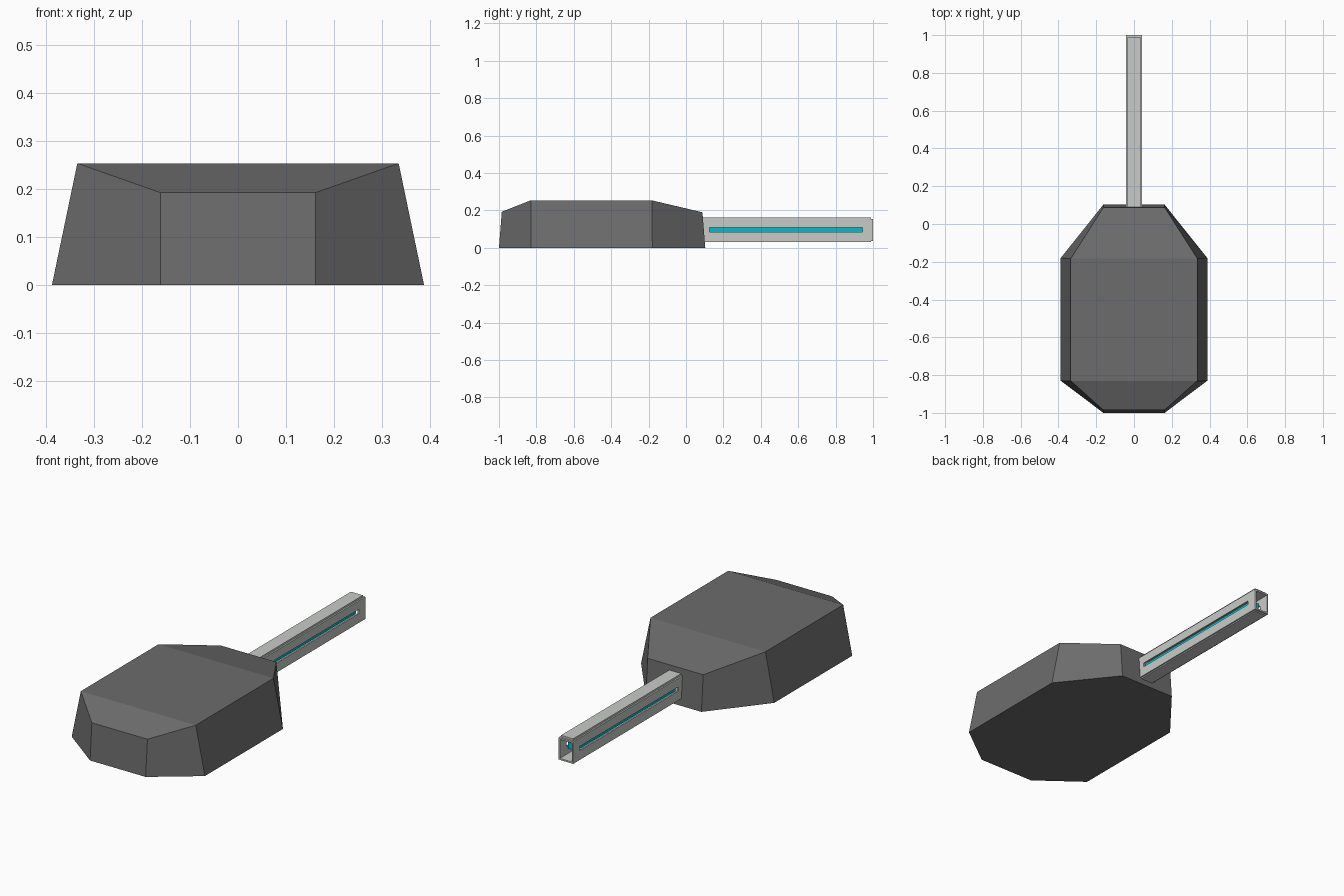
import bpy, bmesh

if "Cube" in bpy.data.objects:
    bpy.data.objects.remove(bpy.data.objects["Cube"])


def material(name, rgb):
    m = bpy.data.materials.new(name)
    m.diffuse_color = (*rgb, 1)
    m.use_nodes = True
    m.node_tree.nodes["Principled BSDF"].inputs["Base Color"].default_value = m.diffuse_color
    return m


DARK = material("dark grey", (0.15, 0.15, 0.15))
LIGHT = material("light grey", (0.58, 0.60, 0.58))
CYAN = material("cyan", (0.0, 0.52, 0.62))


def finish(name, bm, mat):
    bmesh.ops.recalc_face_normals(bm, faces=bm.faces)
    me = bpy.data.meshes.new(name)
    bm.to_mesh(me)
    bm.free()
    me.materials.append(mat)
    ob = bpy.data.objects.new(name, me)
    bpy.context.collection.objects.link(ob)
    return ob


def box(name, x, y, z, mat):
    """Box from (min, max) ranges."""
    bm = bmesh.new()
    bmesh.ops.create_cube(bm, size=1)
    for v in bm.verts:
        for i, (lo, hi) in enumerate((x, y, z)):
            v.co[i] = hi if v.co[i] > 0 else lo
    return finish(name, bm, mat)


def cut(ob, cutter):
    cutter.hide_render = True
    cutter.hide_viewport = True
    cutter.display_type = 'WIRE'
    m = ob.modifiers.new("cut", 'BOOLEAN')
    m.operation = 'DIFFERENCE'
    m.solver = 'EXACT'
    m.object = cutter


# Turret shell: eight-sided base, tapered walls, roof sloping to front and back
def ring(half):
    return half + [(-x, y, z) for x, y, z in reversed(half)]


bottom = ring([(0.162, -1.0, 0), (0.388, -0.83, 0), (0.388, -0.18, 0), (0.162, 0.103, 0)])
top = ring([(0.162, -0.985, 0.193), (0.335, -0.83, 0.254),
            (0.335, -0.183, 0.254), (0.162, 0.088, 0.19)])
bm = bmesh.new()
b = [bm.verts.new(p) for p in bottom]
t = [bm.verts.new(p) for p in top]
bm.faces.new(b)
for i in range(8):
    j = (i + 1) % 8
    bm.faces.new((b[i], b[j], t[j], t[i]))
for ids in ((0, 1, 6, 7), (1, 2, 5, 6), (2, 3, 4, 5)):
    bm.faces.new([t[i] for i in ids])
finish("turret_shell", bm, DARK)

# Hollow square barrel with a long slot through both side walls
barrel = box("barrel", (-0.043, 0.043), (0.085, 1.0), (0.037, 0.153), LIGHT)
cut(barrel, box("bore_cutter", (-0.035, 0.035), (0.10, 1.1), (0.045, 0.145), LIGHT))
cut(barrel, box("slot_cutter", (-0.1, 0.1), (0.125, 0.945), (0.086, 0.108), LIGHT))

# Narrow rails above and below the barrel
box("top_rail", (-0.035, 0.035), (0.085, 0.99), (0.15, 0.163), LIGHT)
box("bottom_rail", (-0.035, 0.035), (0.085, 0.99), (0.031, 0.04), LIGHT)

# Glowing core seen through the slots
box("glow_core", (-0.024, 0.024), (0.12, 0.948), (0.08, 0.114), CYAN)
